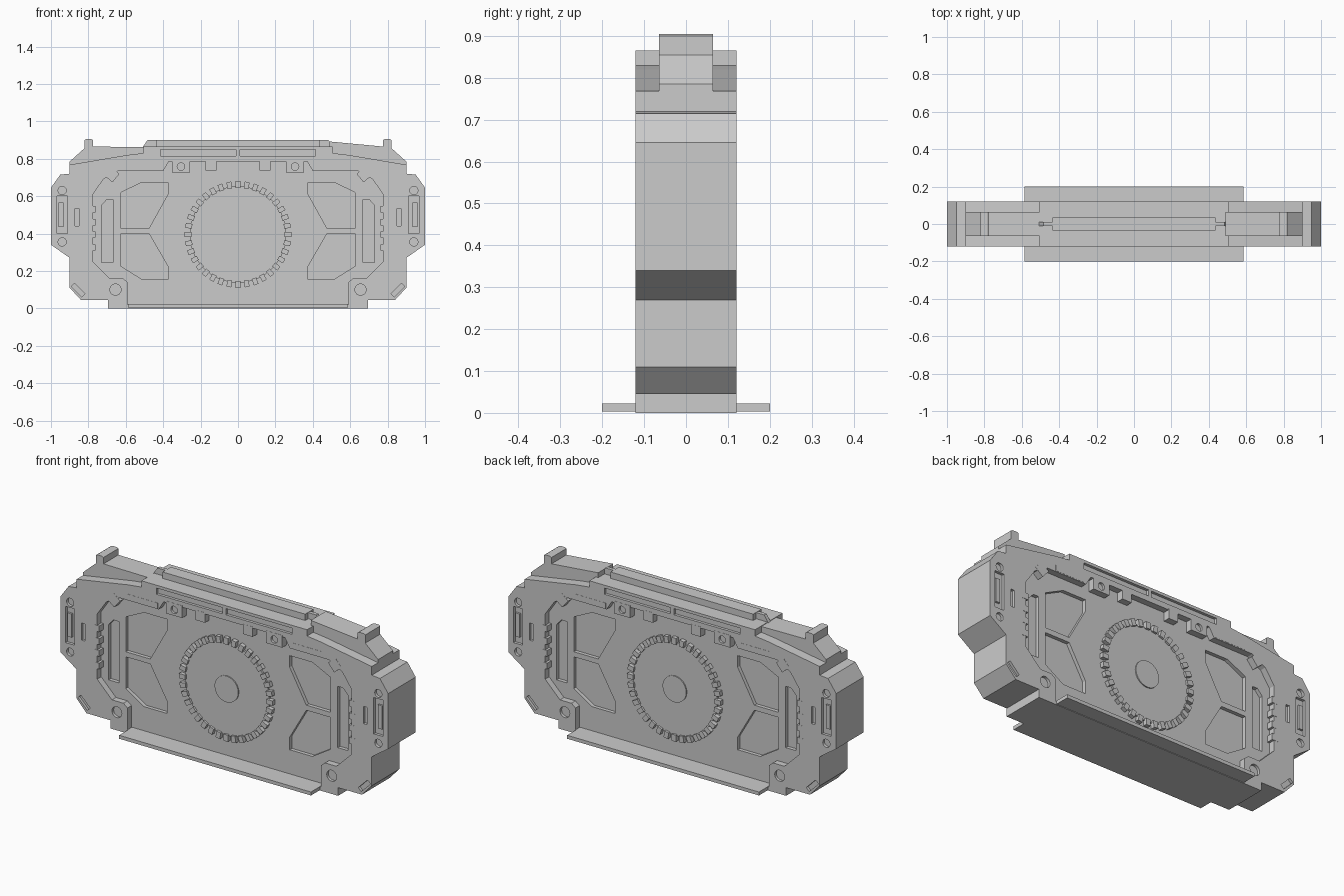
import bpy, bmesh
from math import sin, cos, pi, radians

F = 0.12       # front face of the frame
P = 0.085      # face of the sunken panel


def prism(bm, pts, y0, y1):
    a = [bm.verts.new((x, y0, z)) for x, z in pts]
    b = [bm.verts.new((x, y1, z)) for x, z in pts]
    bm.faces.new(a)
    bm.faces.new(b[::-1])
    n = len(pts)
    for i in range(n):
        bm.faces.new((a[i], b[i], b[(i + 1) % n], a[(i + 1) % n]))


def make(name, shapes):
    """shapes: list of (points, y0, y1)"""
    bm = bmesh.new()
    for s in shapes:
        prism(bm, *s)
    bmesh.ops.recalc_face_normals(bm, faces=bm.faces[:])
    me = bpy.data.meshes.new(name)
    bm.to_mesh(me)
    bm.free()
    ob = bpy.data.objects.new(name, me)
    bpy.context.collection.objects.link(ob)
    return ob


def four(pts, y0, y1):
    """Repeat a shape left and right, front and back."""
    return [([(sx * x, z) for x, z in pts], sy * y0, sy * y1)
            for sx in (1, -1) for sy in (1, -1)]


def two(pts, y0, y1):
    return [(pts, s * y0, s * y1) for s in (1, -1)]


def sym(half):
    return half + [(-x, z) for x, z in reversed(half)]


def rect(x, z, w, h, ang=0):
    c, s = cos(radians(ang)), sin(radians(ang))
    return [(x + u * w / 2 * c - v * h / 2 * s, z + u * w / 2 * s + v * h / 2 * c)
            for u, v in ((-1, -1), (1, -1), (1, 1), (-1, 1))]


def disc(x, z, r, n=24):
    return [(x + r * cos(2 * pi * i / n), z + r * sin(2 * pi * i / n)) for i in range(n)]


def cut(ob, shapes):
    cutter = make("cutter", shapes)
    cutter.hide_render = True
    m = ob.modifiers.new("cut", 'BOOLEAN')
    m.operation, m.solver, m.object = 'DIFFERENCE', 'EXACT', cutter
    dg = bpy.context.evaluated_depsgraph_get()
    me = bpy.data.meshes.new_from_object(ob.evaluated_get(dg))
    ob.modifiers.clear()
    ob.data = me
    bpy.data.objects.remove(cutter)


# Main body
body = make("body", [(sym([
    (0.695, 0), (0.695, 0.045), (0.84, 0.045), (0.90, 0.11), (0.90, 0.27), (1.0, 0.34),
    (1.0, 0.645), (0.95, 0.715), (0.90, 0.72), (0.90, 0.768), (0.59, 0.82),
    (0.505, 0.83), (0.505, 0.865)]), -F, F)])

# Sunken panel on both faces
panel = sym([(0.59, 0.02), (0.59, 0.14), (0.615, 0.16), (0.685, 0.16), (0.775, 0.25),
             (0.775, 0.61), (0.72, 0.69), (0.64, 0.735), (0.40, 0.735), (0.37, 0.785)])
cut(body, two(panel, P, 0.3))

# Windows and slots in the panel and frame
upper = [(0.625, 0.62), (0.513, 0.674), (0.375, 0.674), (0.375, 0.61), (0.476, 0.428), (0.625, 0.428)]
lower = [(0.625, 0.40), (0.476, 0.40), (0.375, 0.225), (0.375, 0.155), (0.513, 0.155), (0.625, 0.225)]
side = [(0.73, 0.245), (0.73, 0.55), (0.70, 0.583), (0.668, 0.583), (0.668, 0.245)]
slots = []
for pts in (upper, lower, side):
    slots += four(pts, P - 0.02, 0.3)
for pts in (rect(0.94, 0.50, 0.056, 0.20), rect(0.86, 0.487, 0.022, 0.095),
            disc(0.94, 0.63, 0.022), disc(0.94, 0.355, 0.022), disc(0.655, 0.10, 0.03),
            rect(0.855, 0.098, 0.08, 0.025, 45), rect(0.212, 0.832, 0.405, 0.034)):
    slots += four(pts, F - 0.015, 0.3)
cut(body, slots)

# Grip inside each end slot
make("end_slot_grips", four(rect(0.947, 0.50, 0.026, 0.13), F - 0.03, F - 0.004))

# Toothed ring, dial and hub
teeth = []
for i in range(36):
    a = 2 * pi * i / 36
    teeth += two(rect(0.267 * cos(a), 0.395 + 0.267 * sin(a), 0.036, 0.026, 10 * i), P - 0.02, P + 0.022)
make("dial_teeth", teeth)
make("dial", two(disc(0, 0.395, 0.258, 72), P - 0.02, P + 0.01))
make("dial_hub", two(disc(0, 0.395, 0.072, 40), P - 0.02, P + 0.016))

# Small blocks round the panel edge
blocks = []
for z in (0.53, 0.46, 0.395, 0.325):
    blocks += four(rect(0.78, z, 0.036, 0.034), P - 0.01, F + 0.001)
blocks += four(rect(0.675, 0.715, 0.058, 0.058, 40), P - 0.01, F + 0.001)
blocks += four(rect(0.498, 0.754, 0.185, 0.03), P - 0.01, F + 0.001)
blocks += four(rect(0.145, 0.765, 0.058, 0.055), P - 0.01, F + 0.001)
make("edge_blocks", blocks)
mounts = make("bolt_mounts", four(rect(0.305, 0.76, 0.098, 0.068), P - 0.01, F + 0.001))
cut(mounts, four(disc(0.305, 0.758, 0.02), F - 0.012, 0.3))

# Central spine with end knobs: flat on the left, sloping on the right
end = [(0.9, 0.74), (0.9, 0.785), (0.822, 0.855), (0.822, 0.9), (0.812, 0.905),
       (0.785, 0.905), (0.775, 0.9), (0.775, 0.865)]
left = [(-x, z) for x, z in reversed(end)]
make("spine", [(end + [(0.49, 0.892), (0.49, 0.862), (-0.49, 0.862)] + left, -0.065, 0.065)])

# Top rail
make("top_rail", [(rect(0, 0.876, 0.87, 0.048), -0.036, 0.036),
                  ([(-0.51, 0.86), (0.51, 0.86), (0.485, 0.899), (-0.485, 0.899)], -0.01, 0.01)])

# Foot plate
make("foot_plate", [(rect(0, 0.0125, 1.17, 0.019), -0.2, 0.2)])
